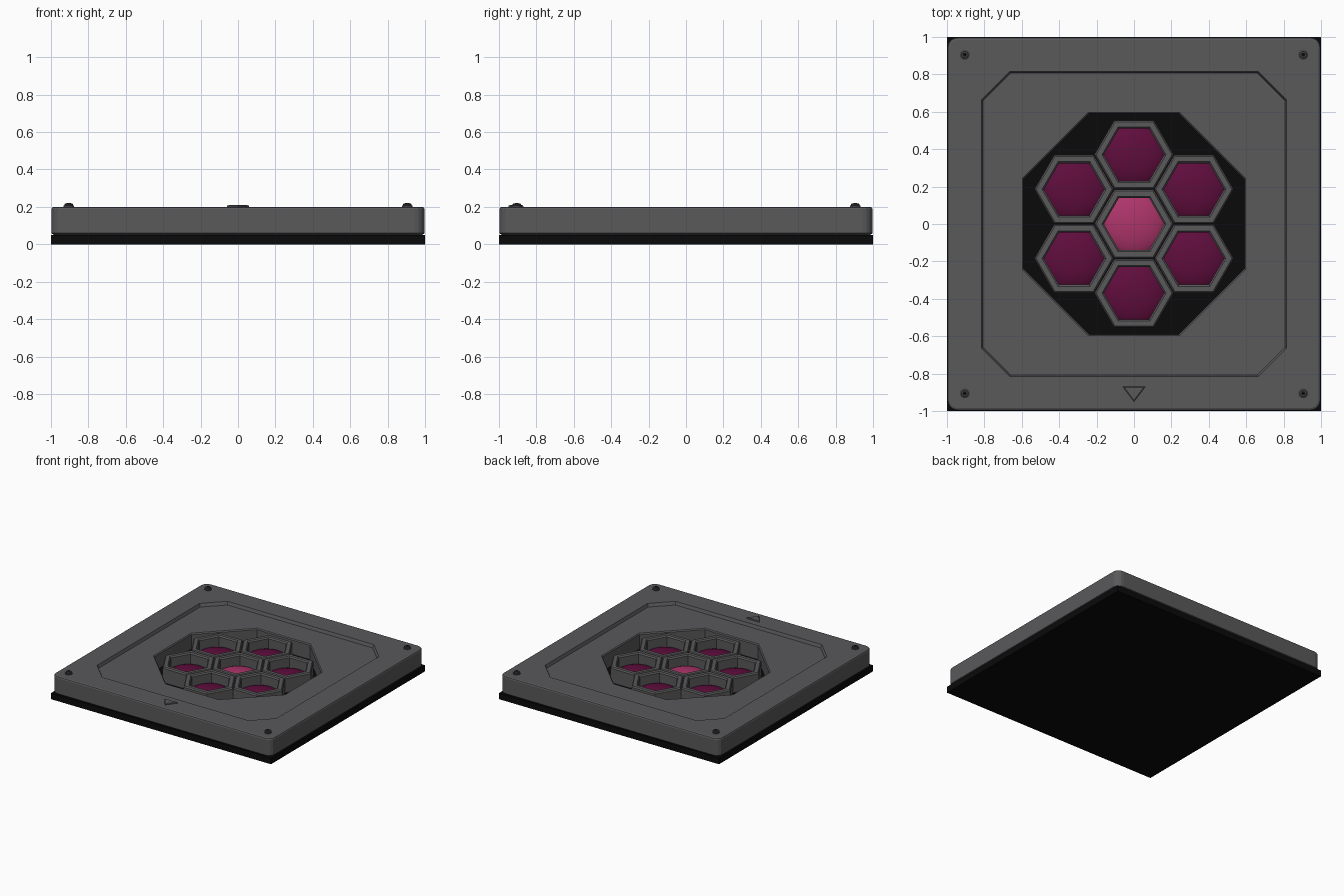
import bpy, bmesh, math

if "Cube" in bpy.data.objects:
    bpy.data.objects.remove(bpy.data.objects["Cube"])


def material(name, rgb):
    m = bpy.data.materials.new(name)
    m.diffuse_color = (*rgb, 1)
    m.use_nodes = True
    m.node_tree.nodes["Principled BSDF"].inputs["Base Color"].default_value = m.diffuse_color
    return m


GREY = material("dark grey shell", (0.10, 0.10, 0.105))
BLACK = material("black base", (0.003, 0.003, 0.003))
STEEL = material("screw grey", (0.055, 0.055, 0.058))
PLUM = material("plum lens", (0.115, 0.004, 0.046))
PINK = material("pink lens", (0.42, 0.035, 0.145))


def loft(name, rings, mat, closed=False, smooth=False):
    """Skin successive rings; closed joins last to first, otherwise ends are capped."""
    bm = bmesh.new()
    loops = [[bm.verts.new(p) for p in ring] for ring in rings]
    pairs = list(zip(loops, loops[1:]))
    if closed:
        pairs.append((loops[-1], loops[0]))
    else:
        bm.faces.new(loops[0])
        bm.faces.new(loops[-1])
    for a, b in pairs:
        for i in range(len(a)):
            j = (i + 1) % len(a)
            bm.faces.new((a[i], a[j], b[j], b[i]))
    bmesh.ops.recalc_face_normals(bm, faces=bm.faces)
    mesh = bpy.data.meshes.new(name)
    bm.to_mesh(mesh)
    bm.free()
    mesh.materials.append(mat)
    obj = bpy.data.objects.new(name, mesh)
    bpy.context.collection.objects.link(obj)
    if smooth:
        mesh.shade_smooth()
    return obj


def square_ring(half, cut, z, rounded=False, steps=4):
    """Square with rounded or straight-cut corners."""
    pts = []
    for q in range(4):
        c, s = [(1, 0), (0, 1), (-1, 0), (0, -1)][q]
        for i in range(steps + 1):
            t = i / steps
            if rounded:
                u, v = math.cos(t * math.pi / 2), math.sin(t * math.pi / 2)
            else:
                u, v = 1 - t, t
            x, y = half - cut + cut * u, half - cut + cut * v
            pts.append((x * c - y * s, x * s + y * c, z))
    return pts


def ngon_ring(n, r, z, x=0, y=0, start=0):
    return [(x + r * math.cos(start + math.tau * i / n),
             y + r * math.sin(start + math.tau * i / n), z) for i in range(n)]


# Base plate
loft("base_plate", [ngon_ring(4, math.sqrt(2), z, start=math.pi / 4) for z in (0, 0.05)], BLACK)

# Shell with bevelled rim, recessed panel and octagonal opening
loft("shell", [
    square_ring(0.985, 0.045, 0.05, True),
    square_ring(0.998, 0.055, 0.06, True),
    square_ring(0.998, 0.055, 0.188, True),
    square_ring(0.994, 0.052, 0.196, True),
    square_ring(0.985, 0.045, 0.20, True),
    square_ring(0.815, 0.15, 0.20),
    square_ring(0.806, 0.147, 0.175),
    square_ring(0.597, 0.353, 0.175),
    square_ring(0.59, 0.35, 0.167),
    square_ring(0.59, 0.35, 0.05),
], GREY, closed=True)

# Honeycomb of hexagonal tubes, each with a domed lens
centres = [(0, 0)] + [(0.37 * math.cos(math.radians(a)), 0.37 * math.sin(math.radians(a)))
                      for a in range(30, 390, 60)]
for i, (x, y) in enumerate(centres):
    profile = [(0.212, 0.05), (0.212, 0.166), (0.203, 0.176),
               (0.171, 0.176), (0.161, 0.166), (0.161, 0.05)]
    loft(f"hex_tube_{i}", [ngon_ring(6, r, z, x, y) for r, z in profile], GREY, closed=True)
    dome = [(0.18 * math.cos(t), 0.05 + 0.07 * math.sin(t))
            for t in [math.radians(k) for k in range(0, 90, 11)]]
    loft(f"lens_{i}", [ngon_ring(32, r, z, x, y) for r, z in dome],
         PLUM if i else PINK, smooth=True)

# Corner screws: washer, head and dark hexagonal socket
for i, (sx, sy) in enumerate([(1, 1), (-1, 1), (-1, -1), (1, -1)]):
    x, y = 0.905 * sx, 0.905 * sy
    loft(f"screw_{i}", [ngon_ring(16, r, z, x, y) for r, z in
                        [(0.027, 0.198), (0.027, 0.207), (0.022, 0.209),
                         (0.022, 0.216), (0.018, 0.219)]], STEEL)
    loft(f"screw_socket_{i}", [ngon_ring(6, 0.011, z, x, y) for z in (0.218, 0.2205)], BLACK)

# Raised triangular pointer at the front
loft("pointer", [[(k * 0.06, -0.90 + k * 0.03, z), (-k * 0.06, -0.90 + k * 0.03, z),
                  (0, -0.90 - k * 0.05, z)] for k, z in [(1, 0.198), (1, 0.205), (0.85, 0.209)]], GREY)
